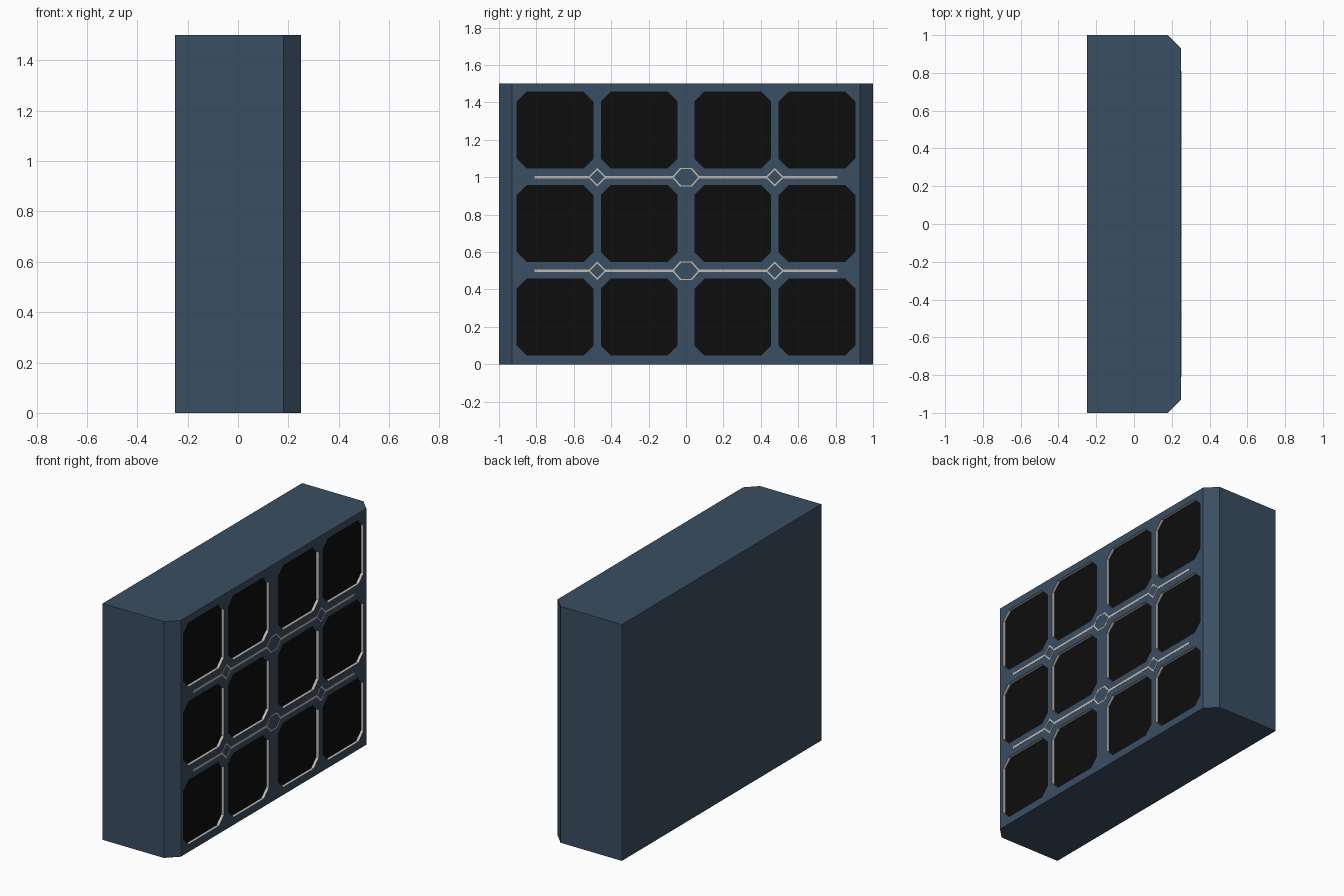
import bpy, bmesh

if "Cube" in bpy.data.objects:
    bpy.data.objects.remove(bpy.data.objects["Cube"])

def material(name, rgb):
    m = bpy.data.materials.new(name)
    m.diffuse_color = (*rgb, 1)
    m.use_nodes = True
    m.node_tree.nodes["Principled BSDF"].inputs["Base Color"].default_value = m.diffuse_color
    return m

BLUE = material("slate_blue", (0.042, 0.077, 0.122))
LIGHT = material("light_trim", (0.55, 0.50, 0.46))
BLACK = material("black_panel", (0.004, 0.004, 0.004))
FRONT, DEPTH = 0.25, 0.018

def make_object(name, bm, mats):
    bmesh.ops.recalc_face_normals(bm, faces=bm.faces[:])
    me = bpy.data.meshes.new(name)
    bm.to_mesh(me)
    bm.free()
    for m in mats:
        me.materials.append(m)
    ob = bpy.data.objects.new(name, me)
    bpy.context.collection.objects.link(ob)
    return ob

def prism(bm, low, high, wall=0, base=0):
    """Join two matching loops of 3D points into a closed solid."""
    a = [bm.verts.new(p) for p in low]
    b = [bm.verts.new(p) for p in high]
    n = len(a)
    bm.faces.new(a).material_index = base
    bm.faces.new(b)
    for i in range(n):
        j = (i + 1) % n
        bm.faces.new((a[i], a[j], b[j], b[i])).material_index = wall

def prism_x(bm, pts, x0, x1, **kw):
    prism(bm, [(x0, y, z) for y, z in pts], [(x1, y, z) for y, z in pts], **kw)

def ring(bm, cy, cz, pts, scale, x0, x1):
    """Flat polygonal frame around (cy, cz)."""
    loops = []
    for x, s in ((x0, 1), (x1, 1), (x1, scale), (x0, scale)):
        loops.append([bm.verts.new((x, cy + y * s, cz + z * s)) for y, z in pts])
    n = len(pts)
    for k in range(4):
        a, b = loops[k], loops[(k + 1) % 4]
        for i in range(n):
            j = (i + 1) % n
            bm.faces.new((a[i], a[j], b[j], b[i]))

# Body: box with the two upright edges beside the panel face chamfered
bm = bmesh.new()
plan = [(-0.25, -1), (0.18, -1), (FRONT, -0.93), (FRONT, 0.93), (0.18, 1), (-0.25, 1)]
prism(bm, [(x, y, 0) for x, y in plan], [(x, y, 1.5) for x, y in plan])
body = make_object("body", bm, [BLUE, LIGHT, BLACK])

# Panel recesses: octagonal pockets with light walls and a black floor
bm = bmesh.new()
h, c = 0.203, 0.152
octagon = [(-c, -h), (c, -h), (h, -c), (h, c), (c, h), (-c, h), (-h, c), (-h, -c)]
for cz in (0.252, 0.752, 1.252):
    for cy in (-0.70, -0.25, 0.25, 0.70):
        prism_x(bm, [(cy + y, cz + z) for y, z in octagon],
                FRONT - DEPTH, FRONT + 0.05, wall=1, base=2)
cutter = make_object("recess_cutter", bm, [BLUE, LIGHT, BLACK])
cutter.hide_render = True
mod = body.modifiers.new("recesses", "BOOLEAN")
mod.operation = "DIFFERENCE"
mod.solver = "EXACT"
mod.object = cutter

# Apply the cut and drop the cutter
bpy.context.view_layer.objects.active = body
bpy.ops.object.modifier_apply(modifier=mod.name)
bpy.data.objects.remove(cutter)

# Trim lines: bars linking two diamonds and a central hexagon
diamond = [(-0.05, 0), (0, -0.05), (0.05, 0), (0, 0.05)]
hexagon = [(-0.075, 0), (-0.032, -0.05), (0.032, -0.05),
           (0.075, 0), (0.032, 0.05), (-0.032, 0.05)]
X0, X1, T = FRONT - 0.004, FRONT + 0.001, 0.007
for name, cz in (("lower_trim", 0.5), ("upper_trim", 1.0)):
    bm = bmesh.new()
    ring(bm, 0, cz, hexagon, 0.86, X0, X1)
    for s in (-1, 1):
        ring(bm, s * 0.475, cz, diamond, 0.78, X0, X1)
        for a, b in ((0.07, 0.43), (0.52, 0.81)):
            prism_x(bm, [(s * a, cz - T), (s * b, cz - T),
                         (s * b, cz + T), (s * a, cz + T)], X0, X1)
    make_object(name, bm, [LIGHT])
